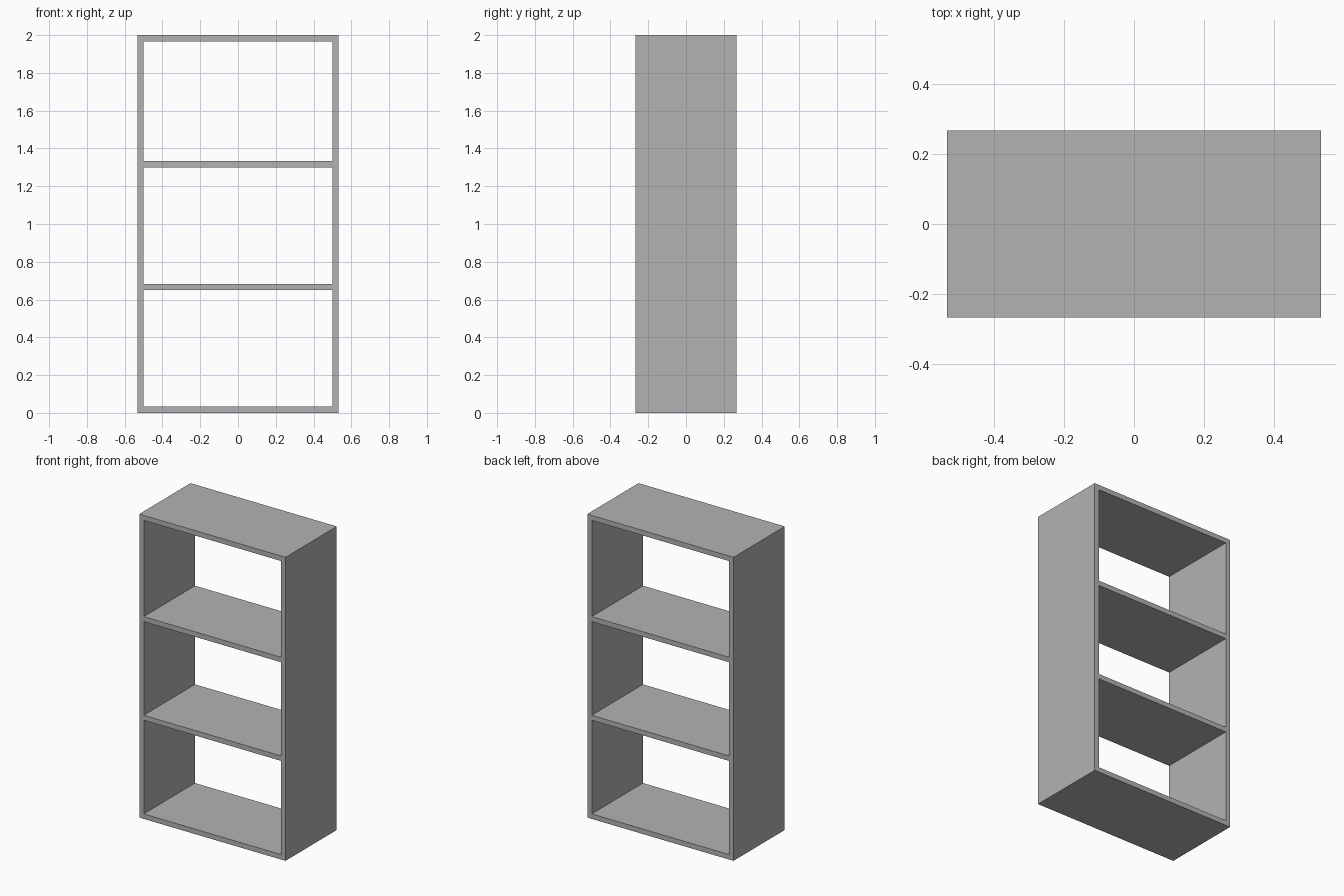
import bpy

# Remove the default cube
cube = bpy.data.objects.get("Cube")
if cube:
    bpy.data.objects.remove(cube, do_unlink=True)

WIDTH, DEPTH, HEIGHT, BOARD = 1.066, 0.533, 2.0, 0.033

grey = bpy.data.materials.new("plain grey")
grey.use_nodes = True
colour = (0.45, 0.45, 0.45, 1)
grey.diffuse_color = colour
grey.node_tree.nodes["Principled BSDF"].inputs["Base Color"].default_value = colour


def board(name, x, z, width, height):
    """Full-depth board centred on x, with its underside at z."""
    bpy.ops.mesh.primitive_cube_add(size=1, location=(x, 0, z + height / 2))
    obj = bpy.context.object
    obj.name = name
    obj.scale = (width, DEPTH, height)
    bpy.ops.object.transform_apply(location=False, rotation=False, scale=True)
    obj.data.materials.append(grey)


# Side panels, full height
for side, sign in (("left", 1), ("right", -1)):
    board(side + "_side_panel", sign * (WIDTH - BOARD) / 2, 0, BOARD, HEIGHT)

# Horizontal boards between the side panels
shelves = {
    "bottom_panel": 0,
    "lower_shelf": 0.65,
    "upper_shelf": 1.3,
    "top_panel": HEIGHT - BOARD,
}
for name, z in shelves.items():
    board(name, 0, z, WIDTH - 2 * BOARD, BOARD)
